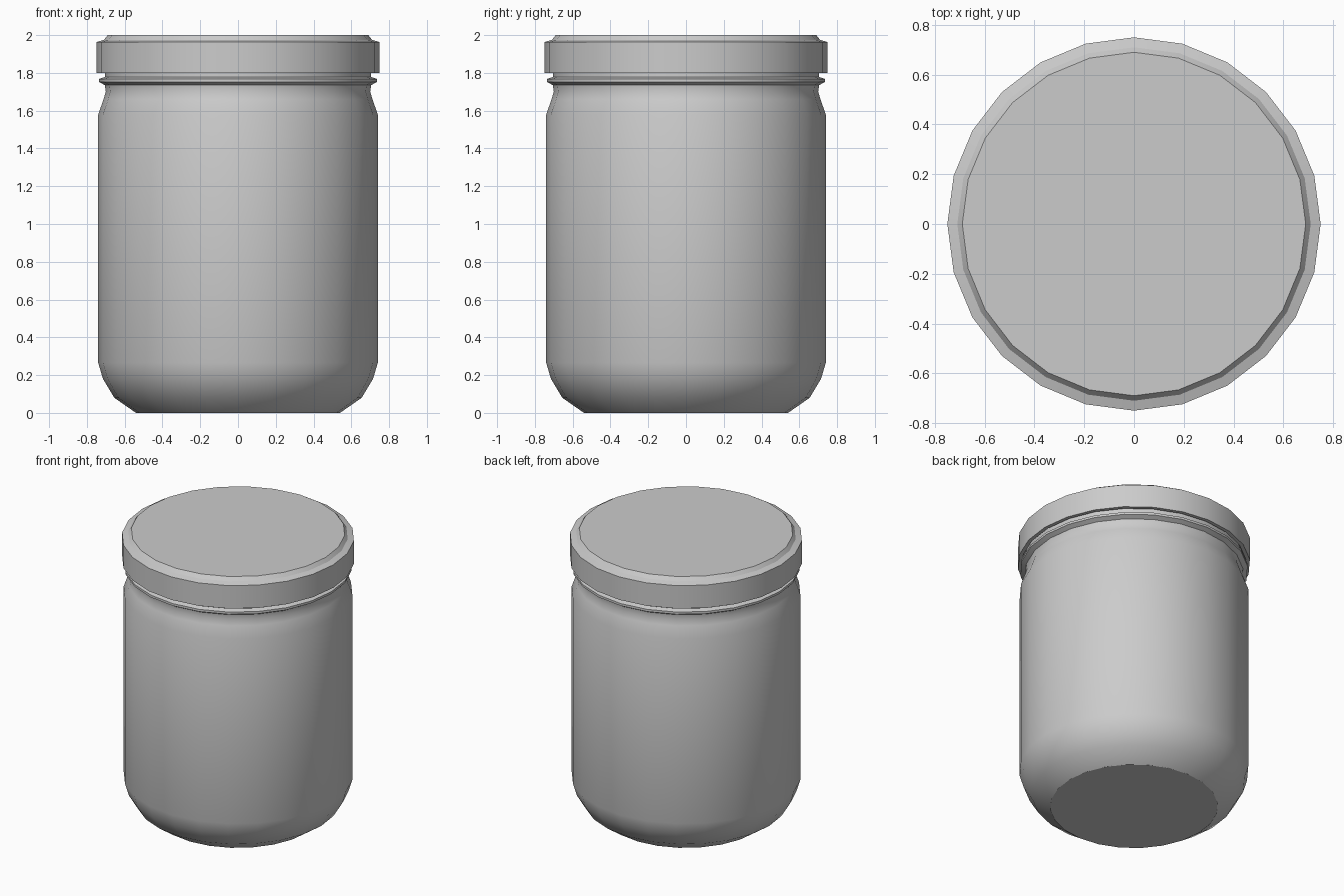
import bpy, bmesh, math

SIDES = 24

if "Cube" in bpy.data.objects:
    bpy.data.objects.remove(bpy.data.objects["Cube"], do_unlink=True)


def make_material(name, rgb):
    mat = bpy.data.materials.new(name)
    mat.use_nodes = True
    mat.diffuse_color = (*rgb, 1)
    mat.node_tree.nodes["Principled BSDF"].inputs["Base Color"].default_value = (*rgb, 1)
    return mat


def lathe(name, profile, mat, sharp_angle):
    """Turn an (r, z) profile around z, capping the ends with flat polygons."""
    bm = bmesh.new()
    rings = []
    for r, z in profile:
        rings.append([bm.verts.new((r * math.cos(a), r * math.sin(a), z))
                      for a in (math.tau * i / SIDES for i in range(SIDES))])
    for low, high in zip(rings, rings[1:]):
        for i in range(SIDES):
            j = (i + 1) % SIDES
            bm.faces.new((low[i], low[j], high[j], high[i]))
    bm.faces.new(rings[0][::-1])
    bm.faces.new(rings[-1])
    bmesh.ops.recalc_face_normals(bm, faces=bm.faces)
    mesh = bpy.data.meshes.new(name)
    bm.to_mesh(mesh)
    bm.free()
    mesh.materials.append(mat)
    obj = bpy.data.objects.new(name, mesh)
    bpy.context.collection.objects.link(obj)
    bpy.ops.object.select_all(action="DESELECT")
    obj.select_set(True)
    bpy.context.view_layer.objects.active = obj
    bpy.ops.object.shade_smooth_by_angle(angle=math.radians(sharp_angle))
    return obj


grey = make_material("light grey", (0.6, 0.6, 0.6))

# Jar body: rounded base, straight wall, shoulder, thin neck bead, neck
lathe("jar_body", [
    (0.54, 0.0), (0.655, 0.08), (0.715, 0.18), (0.74, 0.265),
    (0.74, 1.58), (0.712, 1.66), (0.70, 1.70), (0.705, 1.735),
    (0.735, 1.752), (0.735, 1.768), (0.705, 1.778), (0.705, 1.84),
], grey, 32)

# Lid: straight skirt, small chamfer and raised flat top, recessed underside
lathe("lid", [
    (0.705, 1.84), (0.725, 1.80), (0.75, 1.80), (0.75, 1.963),
    (0.71, 1.975), (0.69, 2.0),
], grey, 32)
